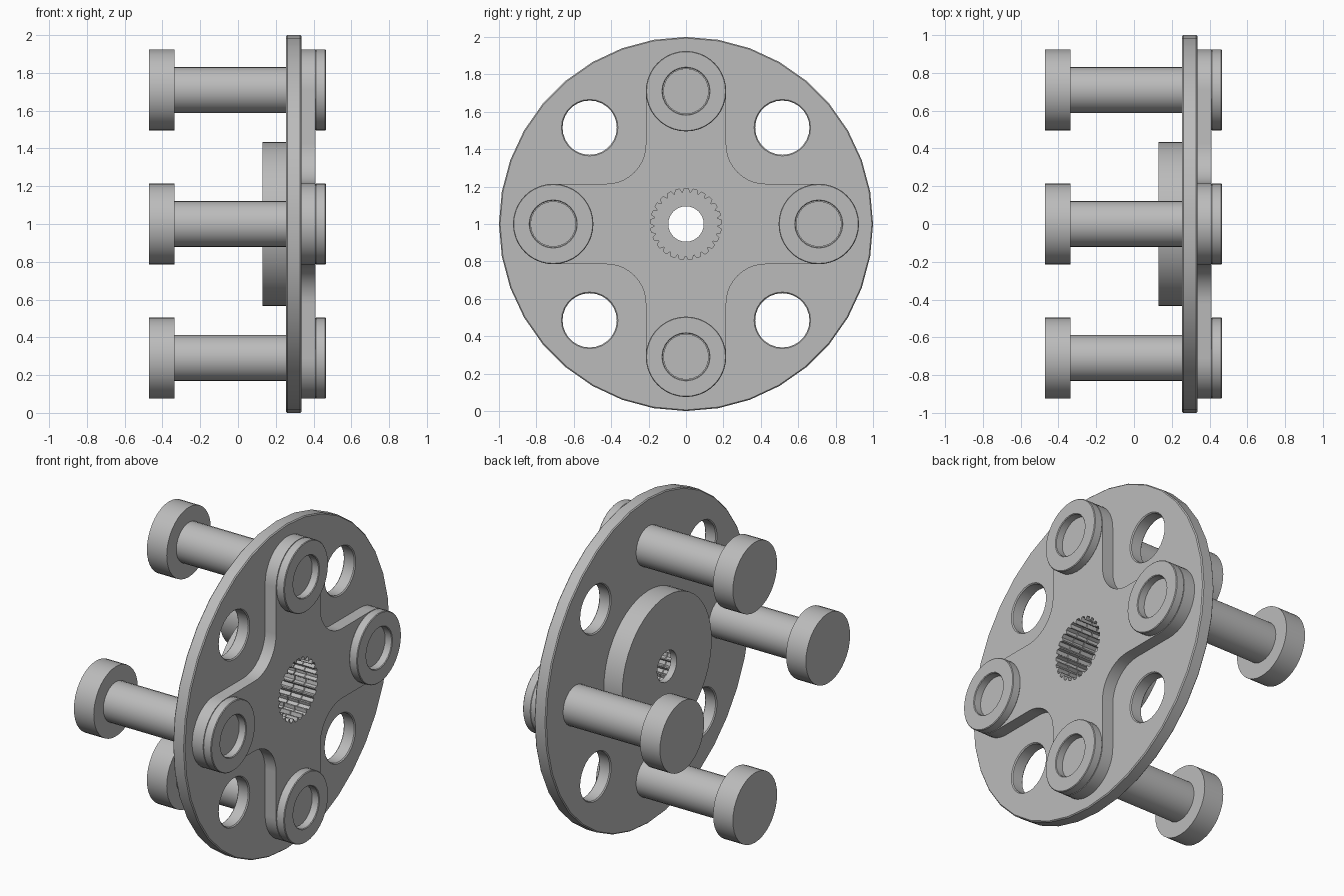
import bpy, bmesh
from math import sin, cos, pi, radians
from mathutils import Matrix

cube = bpy.data.objects.get("Cube")
if cube:
    bpy.data.objects.remove(cube, do_unlink=True)

# One plain grey for the whole part
GREY = (0.5, 0.5, 0.5, 1)
grey = bpy.data.materials.new("plain grey")
grey.use_nodes = True
grey.diffuse_color = GREY
grey.node_tree.nodes["Principled BSDF"].inputs["Base Color"].default_value = GREY

# Profiles lie in the y-z plane and are extruded along x
TO_X_AXIS = Matrix(((0, 0, 1, 0), (1, 0, 0, 0), (0, 1, 0, 1), (0, 0, 0, 1)))


def arc(centre, radius, start, end, steps):
    angles = [radians(start + (end - start) * i / steps) for i in range(steps + 1)]
    return [(centre[0] + radius * cos(a), centre[1] + radius * sin(a)) for a in angles]


def circle(centre, radius, sides=36):
    return arc(centre, radius, 0, 360, sides)[:-1]


def turn(points, quarter):
    c, s = cos(quarter * pi / 2), sin(quarter * pi / 2)
    return [(c * x - s * y, s * x + c * y) for x, y in points]


def extrude(name, loops, x0, x1, bevel=0.0):
    """Fill nested outlines (inner loops are holes) and extrude from x0 to x1."""
    curve = bpy.data.curves.new(name, 'CURVE')
    curve.dimensions, curve.fill_mode = '2D', 'BOTH'
    curve.extrude = (x1 - x0) / 2 - bevel
    curve.bevel_depth, curve.offset = bevel, -bevel
    curve.bevel_resolution = 0
    for loop in loops:
        spline = curve.splines.new('POLY')
        spline.points.add(len(loop) - 1)
        for point, (u, v) in zip(spline.points, loop):
            point.co = (u, v, 0, 1)
        spline.use_cyclic_u = True
    helper = bpy.data.objects.new(name + "_outline", curve)
    bpy.context.collection.objects.link(helper)
    bpy.context.view_layer.update()
    graph = bpy.context.evaluated_depsgraph_get()
    mesh = bpy.data.meshes.new_from_object(helper.evaluated_get(graph))
    bpy.data.objects.remove(helper, do_unlink=True)
    bpy.data.curves.remove(curve)

    mesh.transform(Matrix.Translation(((x0 + x1) / 2, 0, 0)) @ TO_X_AXIS)
    bm = bmesh.new()
    bm.from_mesh(mesh)
    bmesh.ops.remove_doubles(bm, verts=bm.verts, dist=0.0001)
    bmesh.ops.recalc_face_normals(bm, faces=bm.faces)
    bm.to_mesh(mesh)
    bm.free()
    mesh.name = name
    mesh.materials.clear()
    mesh.materials.append(grey)
    obj = bpy.data.objects.new(name, mesh)
    bpy.context.collection.objects.link(obj)
    bpy.ops.object.select_all(action='DESELECT')
    obj.select_set(True)
    bpy.context.view_layer.objects.active = obj
    bpy.ops.object.shade_smooth_by_angle(angle=radians(30))
    return obj


PIN_RING, BOSS, PIN, HOLE_RING = 0.71, 0.215, 0.122, 0.515
TEETH = 25
centre = (0, 0)

# Toothed socket outline
socket = []
for i in range(TEETH):
    for offset, radius in ((0, 0.19), (0.45, 0.19), (0.65, 0.17), (0.8, 0.17)):
        a = 2 * pi * (i + offset) / TEETH
        socket.append((radius * cos(a), radius * sin(a)))

# Round plate with four lightening holes
holes = [turn(circle((HOLE_RING, HOLE_RING), 0.145, 28), q) for q in range(4)]
extrude("plate", [circle(centre, 1.0), socket] + holes, 0.255, 0.335, 0.006)

# Raised cross with rounded arm ends and concave corners
FILLET = 0.21
corner = (BOSS + FILLET, BOSS + FILLET)
quarter = arc((PIN_RING, 0), BOSS, -90, 90, 20) + arc(corner, FILLET, -90, -180, 10)
cross = [p for q in range(4) for p in turn(quarter, q)]
extrude("cross", [cross, socket], 0.335, 0.41)

# Hub behind the plate, closed by a wall with a small bore
extrude("hub", [circle(centre, 0.435, 48), socket], 0.17, 0.255)
extrude("hub_wall", [circle(centre, 0.435, 48), circle(centre, 0.095, 24)], 0.13, 0.17)

# Bosses and headed pins
for q, side in enumerate(("left", "top", "right", "bottom")):
    seat = (PIN_RING, 0)
    outer = turn(circle(seat, BOSS), q)
    extrude(f"boss_{side}", [outer, turn(circle(seat, 0.125, 24), q)], 0.41, 0.465, 0.004)
    extrude(f"pin_{side}", [turn(circle(seat, PIN, 24), q)], -0.335, 0.42)
    extrude(f"pin_head_{side}", [outer], -0.47, -0.335)
